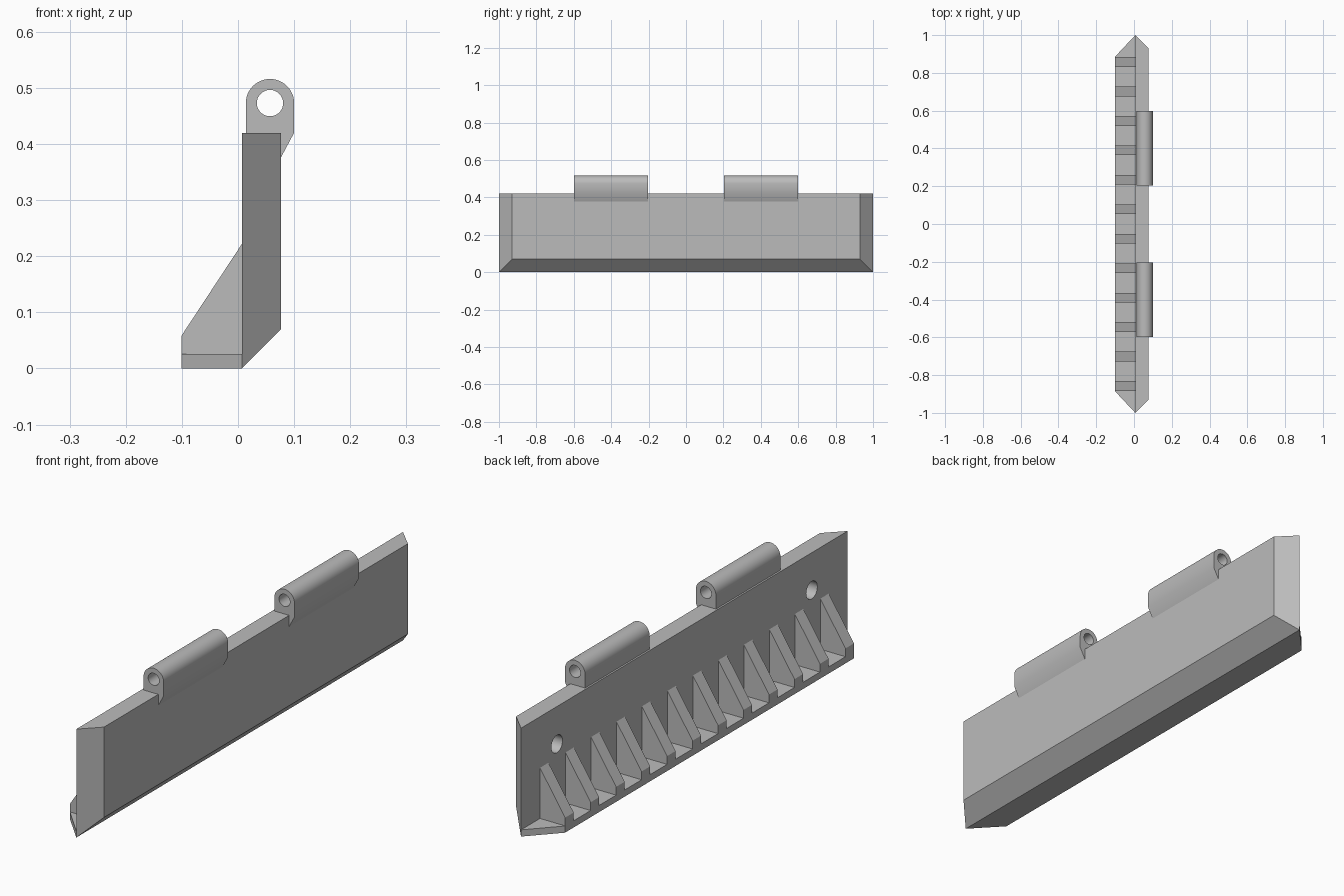
import bpy, bmesh, math
from mathutils import Matrix

cube = bpy.data.objects.get("Cube")
if cube:
    bpy.data.objects.remove(cube, do_unlink=True)

grey = bpy.data.materials.new("plain_grey")
grey.use_nodes = True
GREY = (0.5, 0.5, 0.5, 1)
grey.diffuse_color = GREY
grey.node_tree.nodes["Principled BSDF"].inputs["Base Color"].default_value = GREY


def finish(name, bm):
    bmesh.ops.recalc_face_normals(bm, faces=bm.faces)
    mesh = bpy.data.meshes.new(name)
    bm.to_mesh(mesh)
    bm.free()
    mesh.materials.append(grey)
    obj = bpy.data.objects.new(name, mesh)
    bpy.context.collection.objects.link(obj)
    return obj


def loft(name, ring_a, ring_b):
    """Closed solid between two matching rings."""
    bm = bmesh.new()
    a = [bm.verts.new(p) for p in ring_a]
    b = [bm.verts.new(p) for p in ring_b]
    bm.faces.new(a)
    bm.faces.new(b)
    n = len(a)
    for i in range(n):
        j = (i + 1) % n
        bm.faces.new((a[i], a[j], b[j], b[i]))
    return finish(name, bm)


def extrude_y(name, profile, y0, y1):
    return loft(name, [(x, y0, z) for x, z in profile], [(x, y1, z) for x, z in profile])


def drill(obj, centre, radius, depth, axis):
    """Cut a round hole and discard the cutter."""
    bm = bmesh.new()
    turn = Matrix.Rotation(math.pi / 2, 4, axis)
    bmesh.ops.create_cone(bm, cap_ends=True, segments=32, radius1=radius, radius2=radius,
                          depth=depth, matrix=Matrix.Translation(centre) @ turn)
    cutter = finish("hole_cutter", bm)
    cutter.hide_render = True
    mod = obj.modifiers.new("hole", 'BOOLEAN')
    mod.operation = 'DIFFERENCE'
    mod.solver = 'EXACT'
    mod.object = cutter
    select(obj)
    bpy.ops.object.modifier_apply(modifier=mod.name)
    bpy.data.objects.remove(cutter, do_unlink=True)


def select(obj):
    bpy.ops.object.select_all(action='DESELECT')
    obj.select_set(True)
    bpy.context.view_layer.objects.active = obj


def smooth(obj):
    select(obj)
    bpy.ops.object.shade_smooth_by_angle(angle=math.radians(30))


INNER, OUTER, EDGE, TOP = 0.007, 0.077, -0.101, 0.42


def rect(x, y, z0, z1):
    return [(x, -y, z0), (x, y, z0), (x, y, z1), (x, -y, z1)]


# Upright plate, bevelled at both ends and along the bottom
plate = loft("plate", rect(INNER, 1, 0, TOP), rect(OUTER, 0.93, 0.07, TOP))
for side in (-1, 1):
    drill(plate, (INNER, side * 0.78, 0.275), 0.034, 0.1, 'Y')
smooth(plate)

# Bottom flange with angled ends
loft("flange", rect(EDGE, 0.885, 0, 0.026), rect(INNER, 1, 0, 0.026))

# Row of gusset ribs
rib_profile = [(EDGE, 0.02), (EDGE, 0.058), (INNER, 0.222), (INNER, 0.02)]
COUNT = 12
for i in range(COUNT):
    y = 0.858 * (2 * i / (COUNT - 1) - 1)
    extrude_y(f"rib_{i + 1}", rib_profile, y - 0.026, y + 0.026)

# Hinge knuckles: rounded top, sloped lower back, bored through
CX, CZ, R = 0.057, 0.473, 0.043
knuckle = [(CX + R * math.cos(math.pi * k / 24), CZ + R * math.sin(math.pi * k / 24))
           for k in range(25)]
knuckle += [(CX - R, 0.345), (0.06, 0.345), (CX + R, TOP)]
for name, side in (("hinge_front", -1), ("hinge_back", 1)):
    hinge = extrude_y(name, knuckle, side * 0.203, side * 0.598)
    drill(hinge, (CX, side * 0.4, CZ), 0.0235, 0.6, 'X')
    smooth(hinge)
